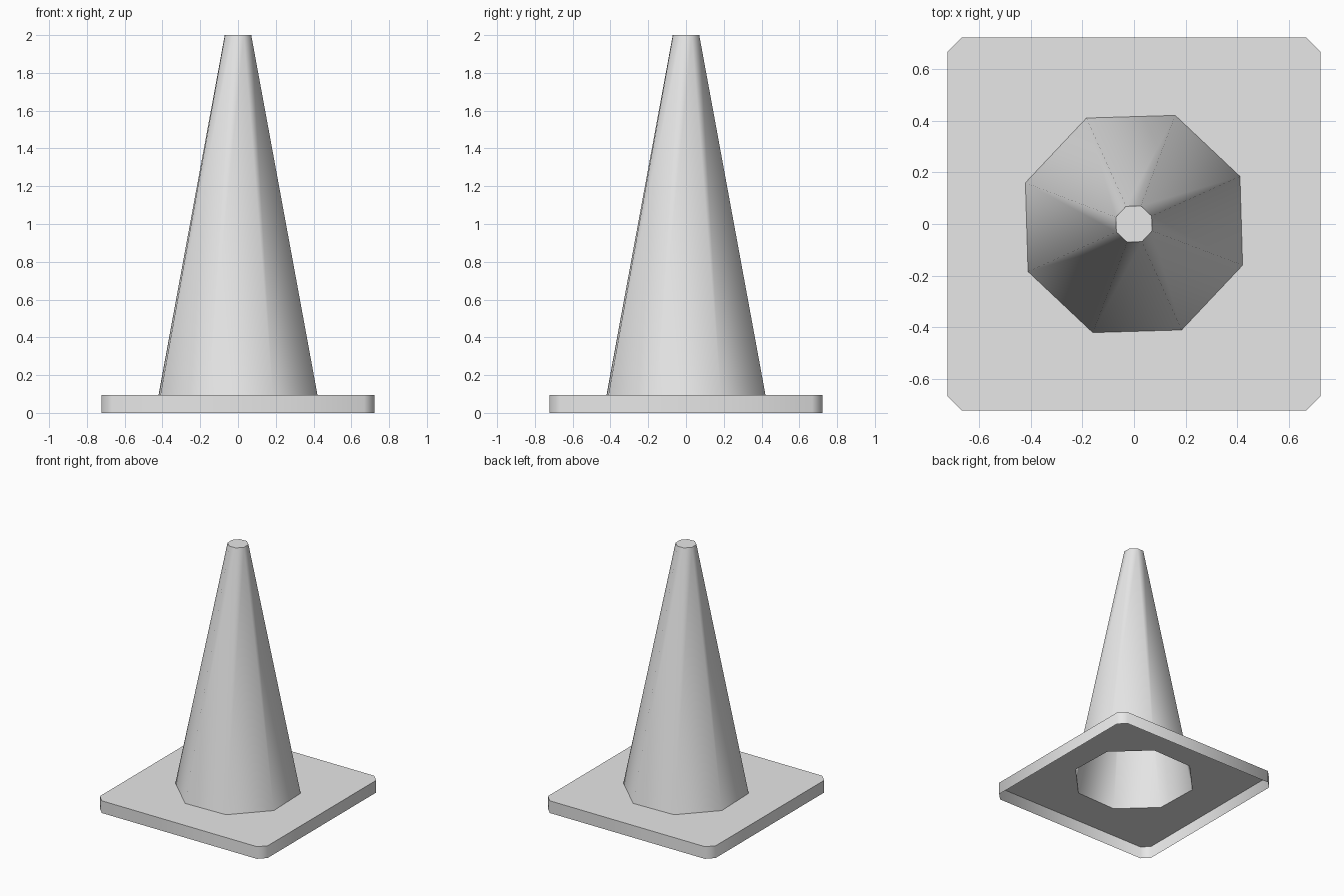
import bpy
import bmesh
from math import sin, cos, radians

HALF, CHAMFER = 0.7225, 0.055        # base plate outline
PLATE_Z, TOP_Z = 0.095, 2.0
FOOT_R, TIP_R, TURN = 0.45, 0.075, 24.2
SIDES = 8

if "Cube" in bpy.data.objects:
    bpy.data.objects.remove(bpy.data.objects["Cube"])

grey = bpy.data.materials.new("light_grey")
grey.use_nodes = True
colour = (0.8, 0.8, 0.8, 1)
grey.diffuse_color = colour
grey.node_tree.nodes["Principled BSDF"].inputs["Base Color"].default_value = colour


def octagon(radius):
    angles = [radians(TURN + 360 / SIDES * i) for i in range(SIDES)]
    return [(radius * cos(a), radius * sin(a)) for a in angles]


def chamfered_square():
    # One chamfered corner, turned a quarter at a time
    inner = HALF - CHAMFER
    points = []
    for c, s in ((1, 0), (0, 1), (-1, 0), (0, -1)):
        for x, y in ((HALF, inner), (inner, HALF)):
            points.append((x * c - y * s, x * s + y * c))
    return points


def shell(name, rings, cap=False):
    # Skin stacked outlines into an open shell with outward normals
    bm = bmesh.new()
    loops = [[bm.verts.new((x, y, z)) for x, y in pts] for pts, z in rings]
    for low, high in zip(loops, loops[1:]):
        for i in range(SIDES):
            j = (i + 1) % SIDES
            bm.faces.new((low[i], low[j], high[j], high[i]))
    if cap:
        bm.faces.new(loops[-1])
    mesh = bpy.data.meshes.new(name)
    bm.to_mesh(mesh)
    bm.free()
    mesh.materials.append(grey)
    obj = bpy.data.objects.new(name, mesh)
    bpy.context.collection.objects.link(obj)
    bpy.ops.object.select_all(action="DESELECT")
    obj.select_set(True)
    bpy.context.view_layer.objects.active = obj
    bpy.ops.object.shade_smooth_by_angle(angle=radians(60))


# Hollow base: rim wall, then top plate with the hole under the cone
square = chamfered_square()
shell("base_plate", [(square, 0), (square, PLATE_Z), (octagon(FOOT_R), PLATE_Z)])

# Hollow cone with a closed tip
shell("cone_body", [(octagon(FOOT_R), PLATE_Z), (octagon(TIP_R), TOP_Z)], cap=True)
